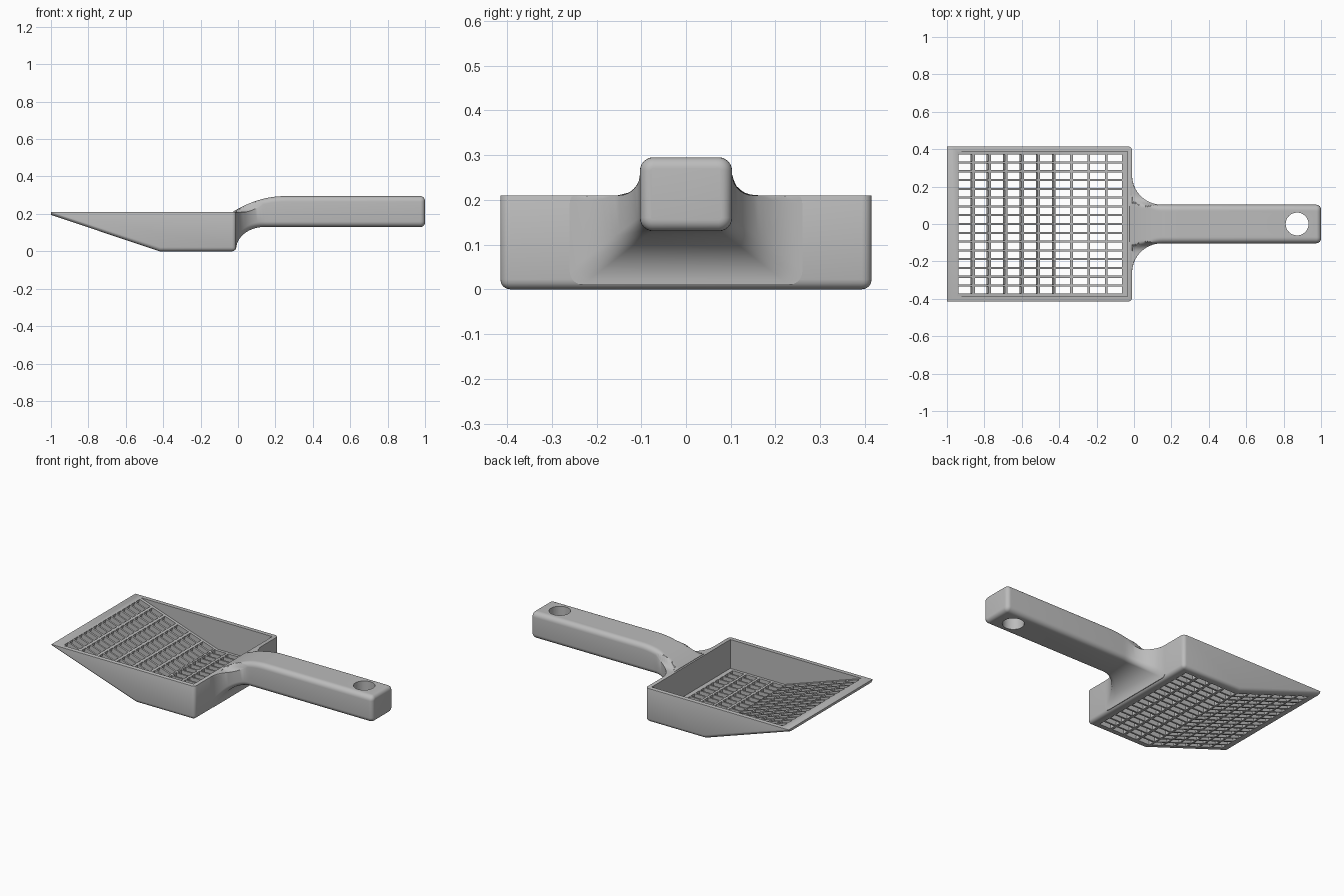
import bpy, bmesh, math
from mathutils import Matrix, Vector

old = bpy.data.objects.get("Cube")
if old:
    bpy.data.objects.remove(old, do_unlink=True)

grey = bpy.data.materials.new("grey_plastic")
grey.use_nodes = True
colour = (0.5, 0.5, 0.5, 1)
grey.diffuse_color = colour
grey.node_tree.nodes["Principled BSDF"].inputs["Base Color"].default_value = colour

RIM = 0.21
SLOPE = 0.336
BACK = -0.01


def make_object(name, bm):
    bmesh.ops.recalc_face_normals(bm, faces=bm.faces)
    mesh = bpy.data.meshes.new(name)
    bm.to_mesh(mesh)
    bm.free()
    obj = bpy.data.objects.new(name, mesh)
    bpy.context.collection.objects.link(obj)
    mesh.materials.append(grey)
    return obj


def activate(obj):
    bpy.ops.object.select_all(action='DESELECT')
    obj.select_set(True)
    bpy.context.view_layer.objects.active = obj


def cut(obj, cutter):
    mod = obj.modifiers.new("cut", 'BOOLEAN')
    mod.operation = 'DIFFERENCE'
    mod.solver = 'EXACT'
    mod.object = cutter
    activate(obj)
    bpy.ops.object.modifier_apply(modifier=mod.name)
    bpy.data.objects.remove(cutter, do_unlink=True)


def prism(profile, half):
    """Extrude an xz profile across y."""
    bm = bmesh.new()
    a = [bm.verts.new((x, -half, z)) for x, z in profile]
    b = [bm.verts.new((x, half, z)) for x, z in profile]
    bm.faces.new(a)
    bm.faces.new(b[::-1])
    n = len(a)
    for i in range(n):
        j = (i + 1) % n
        bm.faces.new((a[i], b[i], b[j], a[j]))
    bmesh.ops.recalc_face_normals(bm, faces=bm.faces)
    return bm


def bevel(bm, edges, size, segments):
    bmesh.ops.bevel(bm, geom=edges, offset=size, segments=segments,
                    profile=0.5, affect='EDGES', clamp_overlap=True)


def slice_off(bm, point, normal):
    bmesh.ops.bisect_plane(bm, geom=bm.verts[:] + bm.edges[:] + bm.faces[:], dist=1e-5,
                           plane_co=point, plane_no=normal, clear_outer=True)
    bmesh.ops.holes_fill(bm, edges=[e for e in bm.edges if e.is_boundary], sides=0)


# Pan: rounded outer wedge, trimmed at the rim and the front lip
top = 0.78 * SLOPE
bm = prism([(-1.2, top), (-0.42, 0), (BACK, 0), (BACK, top)], 0.415)
bend = [e for e in bm.edges if all(abs(v.co.x + 0.42) < 1e-4 for v in e.verts)]
rounded = [e for e in bm.edges if min(v.co.z for v in e.verts) < top - 0.01 and e not in bend]
bevel(bm, rounded, 0.022, 4)
slice_off(bm, (0, 0, RIM), (0, 0, 1))
slice_off(bm, (-1, 0, 0), (-1, 0, 0))
rim = [e for e in bm.edges if all(abs(v.co.z - RIM) < 1e-4 for v in e.verts)]
bevel(bm, rim, 0.005, 2)
pan = make_object("pan", bm)

# Hollow of the pan
rise = 0.1
cavity = prism([(-0.945 - rise / SLOPE, RIM + rise), (-0.41, 0.03),
                (-0.035, 0.03), (-0.035, RIM + rise)], 0.388)
cut(pan, make_object("cavity_cutter", cavity))

# Sieve slots: six columns across the slope, four across the flat floor
tilt = math.atan(SLOPE)
columns = []
for k in range(6):
    x = -0.907 + 0.0875 * k
    columns.append((x, 0.2115 - SLOPE * (x + 1), tilt))
for k in range(4):
    columns.append((-0.102 - 0.093 * k, 0.015, 0))
bm = bmesh.new()
for x, z, angle in columns:
    for row in range(16):
        y = (row - 7.5) * 0.047
        place = (Matrix.Translation((x, y, z)) @ Matrix.Rotation(angle, 4, 'Y')
                 @ Matrix.Diagonal((0.078, 0.036, 0.05, 1)))
        bmesh.ops.create_cube(bm, size=1, matrix=place)
cut(pan, make_object("slot_cutter", bm))


# Handle: lofted rounded sections, flaring into the back of the pan
HALF, LOW, HIGH, CORNER = 0.103, 0.13, 0.295, 0.03


def flare(x, reach, radius):
    """Distance of a concave quarter arc from its far edge at x."""
    t = min(max((reach - x) / (reach - BACK), 0), 1)
    return radius * (1 - math.sqrt(1 - t * t))


def crest(y):
    """Concave fillet from the handle sides down to the pan rim."""
    y = abs(y)
    if y <= HALF + 0.001:
        return 1
    d = min(max(0.15 - y, 0), 0.047)
    return RIM + 0.047 - math.sqrt(0.047 ** 2 - d * d)


def section(x, inset):
    w = HALF + flare(x, 0.15, 0.157) - inset
    zb = LOW - flare(x, 0.14, 0.12) + inset
    zt = HIGH - 0.085 * (max(0.25 - x, 0) / 0.28) ** 2 - inset
    r = CORNER - inset
    right = []
    for i in range(7):
        a = -math.pi / 2 + i * math.pi / 12
        right.append((w - r + r * math.cos(a), zb + r + r * math.sin(a)))
    for i in range(7):
        a = i * math.pi / 12
        right.append((w - r + r * math.cos(a), zt - r + r * math.sin(a)))
    steps = 24
    for i in range(1, steps // 2):
        right.append(((w - r) * (1 - 2 * i / steps), zt))
    half = [(y, min(z, crest(y))) for y, z in right]
    ring = half + [(0, zt)] + [(-y, z) for y, z in half[::-1]]
    return [Vector((x, y, z)) for y, z in ring]


stations = [(BACK - 0.015, 0)]
stations += [(0.15 - 0.16 * math.cos(i * math.pi / 32), 0) for i in range(17)]
stations += [(0.17 + 0.02 * i, 0) for i in range(5)]
END = 0.025
for i in range(7):
    a = i * math.pi / 12
    stations.append((1 - END + END * math.sin(a), END * (1 - math.cos(a))))

bm = bmesh.new()
rings = [[bm.verts.new(p) for p in section(x, d)] for x, d in stations]
for a, b in zip(rings, rings[1:]):
    for i in range(len(a)):
        j = (i + 1) % len(a)
        bm.faces.new((a[i], a[j], b[j], b[i]))
bm.faces.new(rings[0])
bm.faces.new(rings[-1][::-1])
handle = make_object("handle", bm)

# Hanging hole
bm = bmesh.new()
bmesh.ops.create_cone(bm, cap_ends=True, segments=48, radius1=0.061, radius2=0.061, depth=0.5,
                      matrix=Matrix.Translation((0.872, 0, 0.2)))
cut(handle, make_object("hole_cutter", bm))

for obj in (pan, handle):
    activate(obj)
    bpy.ops.object.shade_smooth_by_angle(angle=math.radians(35))
